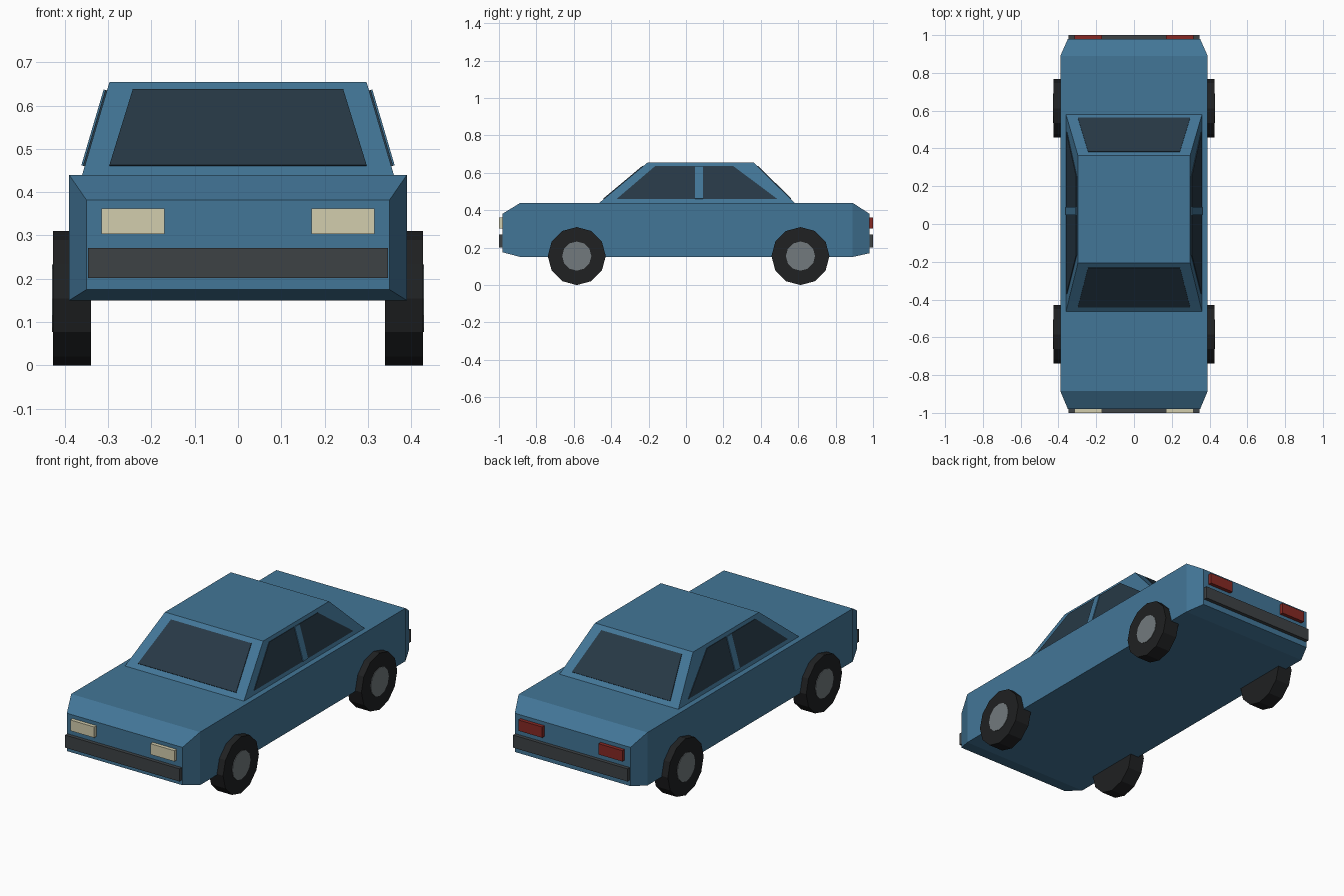
import bpy, bmesh
from math import pi
from mathutils import Vector, Matrix

if "Cube" in bpy.data.objects:
    bpy.data.objects.remove(bpy.data.objects["Cube"])


def material(name, r, g, b):
    m = bpy.data.materials.new(name)
    m.diffuse_color = (r, g, b, 1)
    m.use_nodes = True
    m.node_tree.nodes["Principled BSDF"].inputs["Base Color"].default_value = m.diffuse_color
    return m


PAINT = material("blue_paint", 0.055, 0.18, 0.31)
GLASS = material("dark_glass", 0.02, 0.04, 0.06)
RUBBER = material("rubber", 0.014, 0.015, 0.016)
METAL = material("hub_grey", 0.17, 0.195, 0.205)
TRIM = material("bumper_grey", 0.048, 0.055, 0.06)
LAMP = material("headlight_cream", 0.65, 0.61, 0.42)
RED = material("tail_red", 0.24, 0.022, 0.017)


def finish(name, bm, mat):
    bmesh.ops.recalc_face_normals(bm, faces=bm.faces)
    mesh = bpy.data.meshes.new(name)
    bm.to_mesh(mesh)
    bm.free()
    mesh.materials.append(mat)
    ob = bpy.data.objects.new(name, mesh)
    bpy.context.collection.objects.link(ob)
    return ob


def loft(name, rings, mat):
    """Closed solid through rings of equal point count."""
    bm = bmesh.new()
    vs = [[bm.verts.new(p) for p in ring] for ring in rings]
    n = len(vs[0])
    for a, b in zip(vs, vs[1:]):
        for i in range(n):
            j = (i + 1) % n
            bm.faces.new((a[i], a[j], b[j], b[i]))
    bm.faces.new(vs[0])
    bm.faces.new(vs[-1])
    return finish(name, bm, mat)


def box(name, x, y, z, mat):
    rings = [[(x[0], v, z[0]), (x[1], v, z[0]), (x[1], v, z[1]), (x[0], v, z[1])] for v in y]
    return loft(name, rings, mat)


def panel(name, corners, outward, out, mat):
    """Thin plate lying on the plane of four corners."""
    c = [Vector(p) for p in corners]
    n = (c[1] - c[0]).cross(c[3] - c[0]).normalized()
    if n.dot(Vector(outward)) < 0:
        n = -n
    return loft(name, [[p - n * 0.008 for p in c], [p + n * out for p in c]], mat)


def cylinder(name, radius, x0, x1, y, z, mat):
    bm = bmesh.new()
    place = Matrix.Translation(((x0 + x1) / 2, y, z)) @ Matrix.Rotation(pi / 2, 4, 'Y')
    bmesh.ops.create_cone(bm, cap_ends=True, segments=12, radius1=radius, radius2=radius,
                          depth=abs(x1 - x0), matrix=place)
    return finish(name, bm, mat)


# Lower body: rectangular sections, tapered at nose and tail
sections = [(-0.98, 0.35, 0.175, 0.382), (-0.885, 0.39, 0.15, 0.44),
            (0.89, 0.39, 0.15, 0.44), (0.98, 0.35, 0.17, 0.382)]
loft("body", [[(-w, y, a), (w, y, a), (w, y, b), (-w, y, b)] for y, w, a, b in sections], PAINT)

# Cabin
Z0, Z1 = 0.44, 0.654
FRONT, BACK, HALF = (-0.463, -0.207), (0.58, 0.363), (0.36, 0.297)


def at(pair, z):
    return pair[0] + (pair[1] - pair[0]) * (z - Z0) / (Z1 - Z0)


loft("cabin", [[(-at(HALF, z), at(FRONT, z), z), (at(HALF, z), at(FRONT, z), z),
                (at(HALF, z), at(BACK, z), z), (-at(HALF, z), at(BACK, z), z)]
               for z in (Z0, Z1)], PAINT)

# Windscreen and rear window
LO, HI = 0.46, 0.635
for name, edge, d in (("windscreen", FRONT, -1), ("rear_window", BACK, 1)):
    panel(name, [(-0.297, at(edge, LO), LO), (0.297, at(edge, LO), LO),
                 (0.243, at(edge, HI), HI), (-0.243, at(edge, HI), HI)], (0, d, 0.5), 0.004, GLASS)

# Side windows with a centre pillar strip
for side, s in (("left", -1), ("right", 1)):
    def side_panel(name, bottom, top, out, mat):
        xl, xh = s * at(HALF, LO), s * at(HALF, HI)
        panel(name, [(xl, bottom[0], LO), (xl, bottom[1], LO),
                     (xh, top[1], HI), (xh, top[0], HI)], (s, 0, 0), out, mat)
    side_panel(side + "_side_window", (-0.37, 0.487), (-0.165, 0.253), 0.004, GLASS)
    side_panel(side + "_door_pillar", (0.048, 0.09), (0.048, 0.09), 0.008, PAINT)

# Bumpers and lamps
for end, y, mat in (("front", (-1.0, -0.97), LAMP), ("rear", (0.97, 1.0), RED)):
    box(end + "_bumper", (-0.346, 0.346), y, (0.202, 0.271), TRIM)
    for side, s in (("left", -1), ("right", 1)):
        box(f"{end}_{side}_lamp", (s * 0.17, s * 0.315), y, (0.303, 0.362), mat)

# Wheels
for end, y in (("front", -0.584), ("rear", 0.612)):
    for side, s in (("left", -1), ("right", 1)):
        cylinder(f"{end}_{side}_tyre", 0.155, s * 0.34, s * 0.427, y, 0.155, RUBBER)
        cylinder(f"{end}_{side}_hub", 0.078, s * 0.38, s * 0.43, y, 0.155, METAL)
